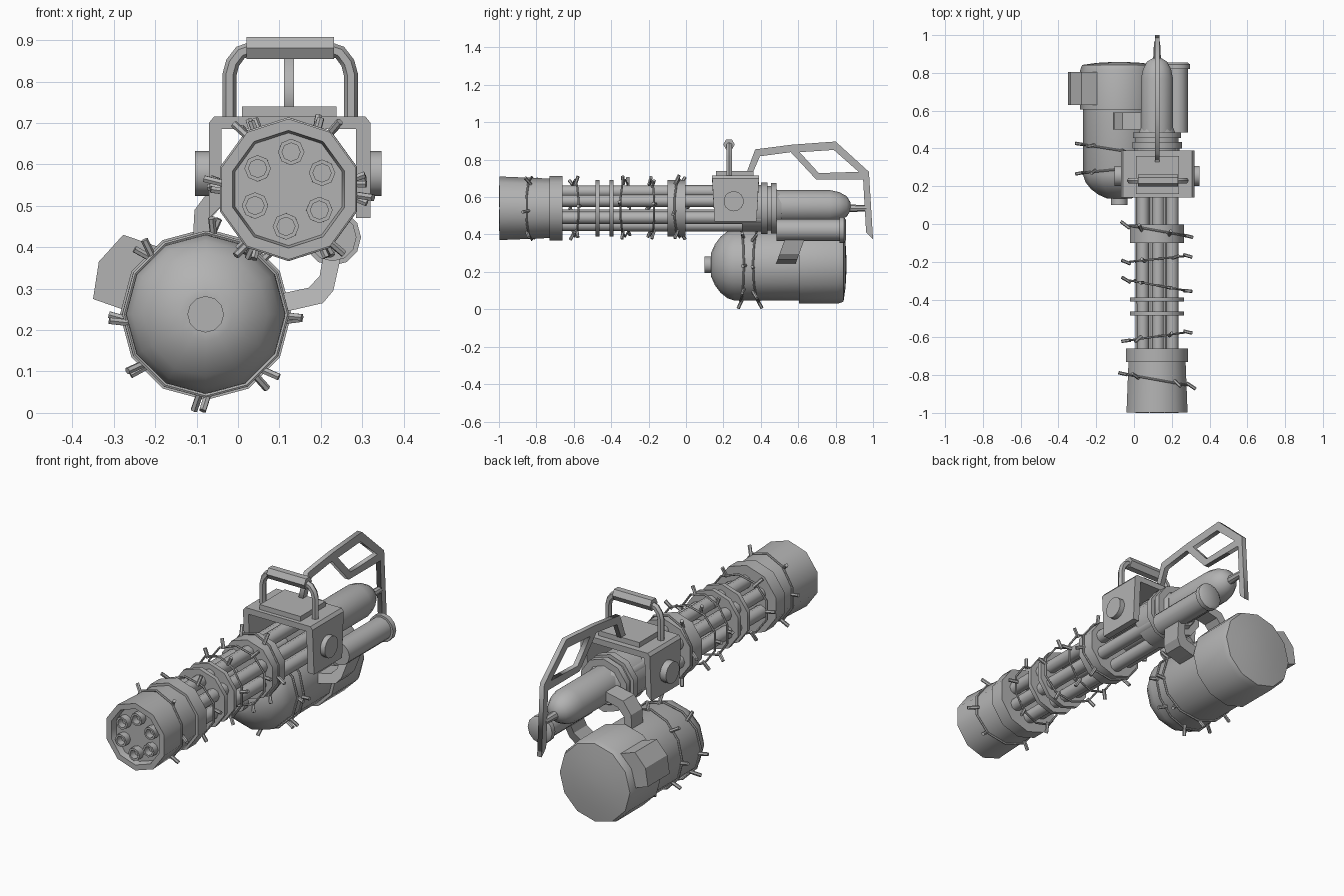
import bpy, bmesh, math, random
from math import sin, cos, pi, radians
from mathutils import Vector, Matrix

random.seed(4)
cube = bpy.data.objects.get("Cube")
if cube:
    bpy.data.objects.remove(cube)

grey = bpy.data.materials.new("gunmetal_grey")
grey.use_nodes = True
grey.diffuse_color = (0.45, 0.45, 0.45, 1)
grey.node_tree.nodes["Principled BSDF"].inputs["Base Color"].default_value = grey.diffuse_color

AX, AZ = 0.122, 0.54      # barrel axis
DX, DZ = -0.078, 0.238    # drum axis


def select(ob):
    bpy.ops.object.select_all(action='DESELECT')
    ob.select_set(True)
    bpy.context.view_layer.objects.active = ob


def finish(name, bm, smooth=0):
    bmesh.ops.recalc_face_normals(bm, faces=bm.faces)
    me = bpy.data.meshes.new(name)
    bm.to_mesh(me)
    bm.free()
    me.materials.append(grey)
    ob = bpy.data.objects.new(name, me)
    bpy.context.collection.objects.link(ob)
    if smooth:
        select(ob)
        bpy.ops.object.shade_smooth_by_angle(angle=radians(smooth))
    return ob


def lathe(name, profile, x, z, sides=12, phase=pi / 2, smooth=40):
    """Revolve (y, radius) pairs about a line parallel to y."""
    bm = bmesh.new()
    rings = []
    for y, r in profile:
        rings.append([bm.verts.new((x + r * cos(phase + 2 * pi * i / sides), y,
                                    z + r * sin(phase + 2 * pi * i / sides)))
                      for i in range(sides)])
    for a, b in zip(rings, rings[1:]):
        for i in range(sides):
            j = (i + 1) % sides
            bm.faces.new((a[i], a[j], b[j], b[i]))
    bm.faces.new(rings[0])
    bm.faces.new(rings[-1])
    return finish(name, bm, smooth)


def prism(name, points, y0, y1, shear=0):
    """Extrude an x-z outline along y, optionally leaning with height."""
    bm = bmesh.new()
    z0 = points[0][1]
    a, b = ([bm.verts.new((x, y + shear * (z - z0), z)) for x, z in points] for y in (y0, y1))
    bm.faces.new(a)
    bm.faces.new(b)
    for i in range(len(a)):
        j = (i + 1) % len(a)
        bm.faces.new((a[i], a[j], b[j], b[i]))
    return finish(name, bm)


def tube(name, paths, depth, matrix=None, flat=0, smooth=50):
    """Mesh from curve paths; each path is (points, radius, cyclic)."""
    cu = bpy.data.curves.new(name, 'CURVE')
    cu.dimensions = '2D' if flat else '3D'
    if flat:
        cu.fill_mode = 'BOTH'
        cu.extrude = flat
    else:
        cu.bevel_depth = depth
        cu.bevel_resolution = 1
        cu.use_fill_caps = True
    for pts, radius, cyclic in paths:
        sp = cu.splines.new('POLY')
        sp.points.add(len(pts) - 1)
        for p, co in zip(sp.points, pts):
            p.co = (*co, 1)
            p.radius = radius
        sp.use_cyclic_u = cyclic
    cu.materials.append(grey)
    ob = bpy.data.objects.new(name, cu)
    bpy.context.collection.objects.link(ob)
    if matrix:
        ob.matrix_world = matrix
    select(ob)
    bpy.ops.object.convert(target='MESH')
    if smooth and not flat:
        bpy.ops.object.shade_smooth_by_angle(angle=radians(smooth))
    return ob


def barbed_wire(name, x, z, y, r, slope, spikes, sides):
    def at(a, rad, dy=0):
        return Vector((x + rad * cos(a), y + slope * rad * cos(a) + dy, z + rad * sin(a)))
    paths = [([at(pi / 2 + 2 * pi * i / sides, r) for i in range(sides)], 0.6, True)]
    for i in range(spikes):
        a = 2 * pi * (i + random.uniform(-0.15, 0.15)) / spikes
        lean = random.uniform(-0.015, 0.015)
        paths.append(([at(a, r - 0.012, -lean), at(a + random.uniform(-.08, .08), r + 0.036, lean)],
                      1, False))
    tube(name, paths, 0.009)


# Muzzle shroud with a recessed face
lathe("muzzle_shroud", [(-0.965, 0.136), (-0.997, 0.142), (-0.997, 0.17), (-0.73, 0.159),
                        (-0.73, 0.172), (-0.66, 0.172)], AX, AZ, 10)

# Six rotating barrels with bored tips
for i in range(6):
    a = radians(86 + 60 * i)
    lathe(f"barrel_{i + 1}", [(-0.94, 0.022), (-1.0, 0.022), (-1.0, 0.032), (0.4, 0.034)],
          AX + 0.09 * cos(a), AZ + 0.09 * sin(a), 8, smooth=50)

# Barrel clamps
for i, (y0, y1) in enumerate([(-0.485, -0.463), (-0.41, -0.388), (-0.1, -0.002)]):
    lathe(f"barrel_clamp_{i + 1}", [(y0, 0.15), (y1, 0.15)], AX, AZ, 10)

# Receiver discs and motor
lathe("receiver", [(0.3, 0.125), (0.4, 0.125), (0.4, 0.138), (0.435, 0.138), (0.435, 0.12),
                   (0.455, 0.12), (0.455, 0.134), (0.485, 0.134), (0.485, 0.1), (0.51, 0.09)],
      AX, AZ, 10)
lathe("motor_housing", [(0.48, 0.087), (0.77, 0.087), (0.82, 0.076), (0.86, 0.054),
                        (0.88, 0.02)], AX, 0.55, 14)
lathe("rear_pin", [(0.85, 0.022), (0.965, 0.016)], AX, 0.54, 8)
lathe("side_canister", [(0.485, 0.058), (0.82, 0.058), (0.82, 0.069), (0.845, 0.069),
                        (0.855, 0.055)], 0.228, 0.424, 12)

# Arched mounting frame, top plate and pivots
frame = prism("mount_frame", [(-0.07, 0.47), (-0.07, 0.70), (-0.058, 0.715), (0.308, 0.715),
                              (0.32, 0.70), (0.32, 0.47), (0.285, 0.47), (0.285, 0.685),
                              (-0.04, 0.685), (-0.04, 0.5)], 0.14, 0.39)
for v in frame.data.vertices:      # sides narrow towards the bottom
    if v.co.z < 0.6:
        v.co.y = 0.265 + (v.co.y - 0.265) * 0.9
prism("top_plate", [(0.01, 0.71), (0.01, 0.74), (0.238, 0.74), (0.238, 0.71)], 0.16, 0.36)
for name, x in (("left_pivot", 0.328), ("right_pivot", -0.086)):
    ob = lathe(name, [(-0.018, 0.054), (0.018, 0.054)], 0, 0, 14)
    ob.data.transform(Matrix.Translation((x, 0.255, 0.578)) @ Matrix.Rotation(pi / 2, 4, 'Z'))

# Carry handle
half = [(0.147, 0.705), (0.147, 0.815), (0.139, 0.845), (0.12, 0.87), (0.09, 0.88)]
path = [(AX + 0.004 - dx, 0.23, z) for dx, z in half]
path += [(AX + 0.004 + dx, 0.23, z) for dx, z in reversed(half)]
tube("carry_handle", [(path, 1, False)], 0.017)
tube("carry_grip", [([(0.02, 0.23, 0.881), (0.232, 0.23, 0.881)], 1, False)], 0.031)

# Flat rear handle with a cut-out
outer = [(0.315, 0.706), (0.37, 0.855), (0.567, 0.88), (0.8, 0.897), (0.978, 0.735),
         (1.0, 0.375), (0.963, 0.41), (0.947, 0.695), (0.695, 0.695), (0.56, 0.84),
         (0.395, 0.818), (0.347, 0.706)]
hole = [(0.608, 0.84), (0.79, 0.852), (0.923, 0.735), (0.71, 0.728)]
tube("rear_handle", [([(y, z, 0) for y, z in pts], 1, True) for pts in (outer, hole)], 0,
     Matrix.Translation((0.123, 0, 0)) @ Matrix(((0, 0, 1, 0), (1, 0, 0, 0),
                                                (0, 1, 0, 0), (0, 0, 0, 1))), flat=0.0125)

# Ammunition drum with domed front and wider rear cap
lathe("drum_body", [(0.1, 0.044), (0.135, 0.044), (0.135, 0.065), (0.155, 0.11), (0.185, 0.15),
                    (0.22, 0.178), (0.26, 0.192), (0.62, 0.192)], DX, DZ)
lathe("drum_cap", [(0.605, 0.207), (0.815, 0.207), (0.842, 0.197), (0.853, 0.12),
                   (0.858, 0.03)], DX, DZ)
prism("drum_side_box", [(-0.25, 0.24), (-0.35, 0.275), (-0.336, 0.365), (-0.277, 0.43),
                        (-0.19, 0.40)], 0.63, 0.805)

# Struts joining the drum to the gun
prism("left_strut", [(0.09, 0.24), (0.14, 0.25), (0.205, 0.265), (0.23, 0.295), (0.248, 0.375),
                     (0.205, 0.375), (0.197, 0.33), (0.17, 0.302), (0.09, 0.285)],
      0.48, 0.585, 0.36)
prism("right_strut", [(-0.11, 0.4), (-0.105, 0.49), (-0.06, 0.55), (0.06, 0.575), (0.06, 0.53),
                      (-0.03, 0.51), (-0.065, 0.47), (-0.065, 0.4)], 0.5, 0.59)

# Barbed wire wraps
for i, (y, r, slope) in enumerate([(-0.825, 0.169, -0.18), (-0.595, 0.152, 0.14),
                                   (-0.325, 0.152, -0.18), (-0.185, 0.152, 0.1),
                                   (-0.035, 0.156, -0.18)]):
    barbed_wire(f"barrel_wire_{i + 1}", AX, AZ, y, r, slope, 6, 10)
barbed_wire("drum_wire_1", DX, DZ, 0.29, 0.197, 0.1, 8, 12)
barbed_wire("drum_wire_2", DX, DZ, 0.39, 0.197, -0.16, 8, 12)
